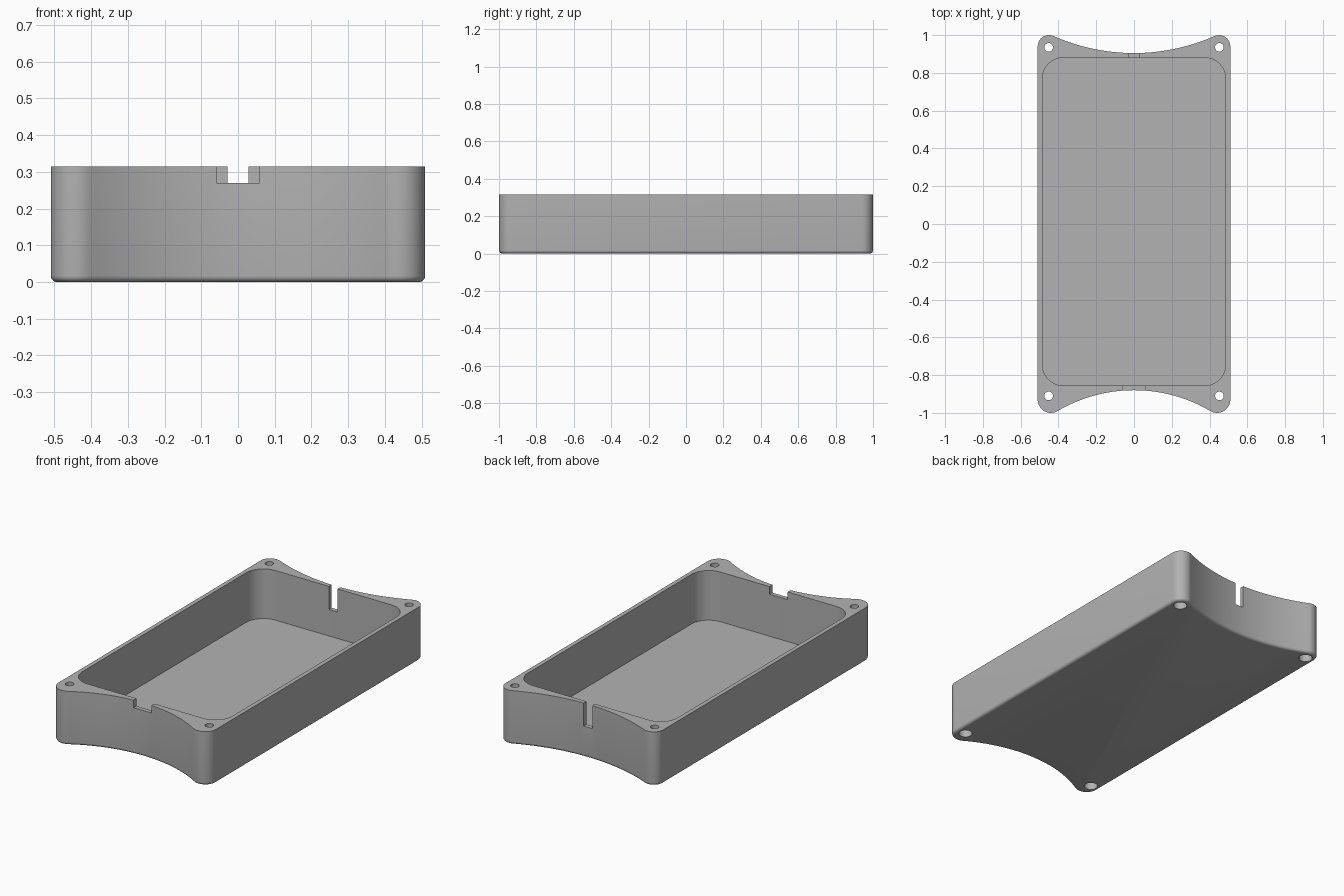
import bpy, bmesh
from math import atan2, cos, sin, pi, sqrt

cube = bpy.data.objects.get("Cube")
if cube:
    bpy.data.objects.remove(cube)

HALF_W, HEIGHT, FLOOR = 0.51, 0.315, 0.025

grey = bpy.data.materials.new("matte grey")
grey.use_nodes = True
COLOR = (0.45, 0.45, 0.45, 1)
grey.diffuse_color = COLOR
grey.node_tree.nodes["Principled BSDF"].inputs["Base Color"].default_value = COLOR


def arc(cx, cy, r, a0, a1, n):
    angles = [a0 + (a1 - a0) * i / n for i in range(n + 1)]
    return [(cx + r * cos(a), cy + r * sin(a)) for a in angles]


def end_outline(waist, r):
    """Right-to-left +y end: rounded corners joined by a tangent hollow arc."""
    cx, cy = HALF_W - r, 1 - r
    d = waist - cy
    big = (cx * cx + d * d - r * r) / (2 * (r - d))
    tilt = atan2(waist + big - cy, -cx)
    corner = arc(cx, cy, r, 0, tilt, 14)
    hollow = arc(0, waist + big, big, tilt - pi, -pi / 2, 16)[1:]
    half = corner + hollow
    return half + [(-x, y) for x, y in reversed(half[:-1])]


def prism(name, outline, z0, z1, bottom_bevel=0):
    bm = bmesh.new()
    base = bm.faces.new([bm.verts.new((x, y, z0)) for x, y in outline])
    top = bmesh.ops.extrude_face_region(bm, geom=[base])["geom"]
    for v in top:
        if isinstance(v, bmesh.types.BMVert):
            v.co.z = z1
    bmesh.ops.recalc_face_normals(bm, faces=bm.faces)
    if bottom_bevel:
        edges = [e for e in bm.edges if all(abs(v.co.z - z0) < 1e-6 for v in e.verts)]
        bmesh.ops.bevel(bm, geom=edges, offset=bottom_bevel, segments=5,
                        profile=0.5, affect='EDGES')
    mesh = bpy.data.meshes.new(name)
    bm.to_mesh(mesh)
    bm.free()
    mesh.materials.append(grey)
    obj = bpy.data.objects.new(name, mesh)
    bpy.context.collection.objects.link(obj)
    return obj


def rect(x, y0, y1):
    return [(-x, y0), (x, y0), (x, y1), (-x, y1)]


# Tray body with hollowed ends and a rounded bottom edge
back = end_outline(0.905, 0.06)
front = [(-x, -y) for x, y in end_outline(0.88, 0.07)]
tray = prism("tray", back + front, 0, HEIGHT, 0.017)

# Rounded pocket
pocket, R, X = [], 0.11, 0.485
for i, (cx, cy) in enumerate([(X - R, 0.88 - R), (R - X, 0.88 - R),
                              (R - X, R - 0.855), (X - R, R - 0.855)]):
    pocket += arc(cx, cy, R, i * pi / 2, (i + 1) * pi / 2, 12)
cutters = [prism("pocket_cutter", pocket, FLOOR, 0.5)]

# Cable notch at the front, deeper narrow slot at the back
cutters.append(prism("front_notch_cutter", rect(0.058, -1.1, -0.8), 0.27, 0.5))
cutters.append(prism("back_slot_cutter", rect(0.028, 0.8, 1.1), 0.18, 0.5))

# Corner screw holes with counterbores underneath
for x in (-0.452, 0.452):
    for y in (-0.91, 0.935):
        for r, z0, z1 in ((0.023, -0.1, 0.5), (0.037, -0.1, 0.06)):
            cutters.append(prism("screw_hole_cutter", arc(x, y, r, 0, 2 * pi, 24)[:-1], z0, z1))

# Cut everything out of the tray
bpy.context.view_layer.objects.active = tray
tray.select_set(True)
for cutter in cutters:
    mod = tray.modifiers.new("cut", 'BOOLEAN')
    mod.operation, mod.solver, mod.object = 'DIFFERENCE', 'EXACT', cutter
    bpy.ops.object.modifier_apply(modifier=mod.name)
    bpy.data.objects.remove(cutter)

bpy.ops.object.shade_smooth_by_angle(angle=pi / 6)
